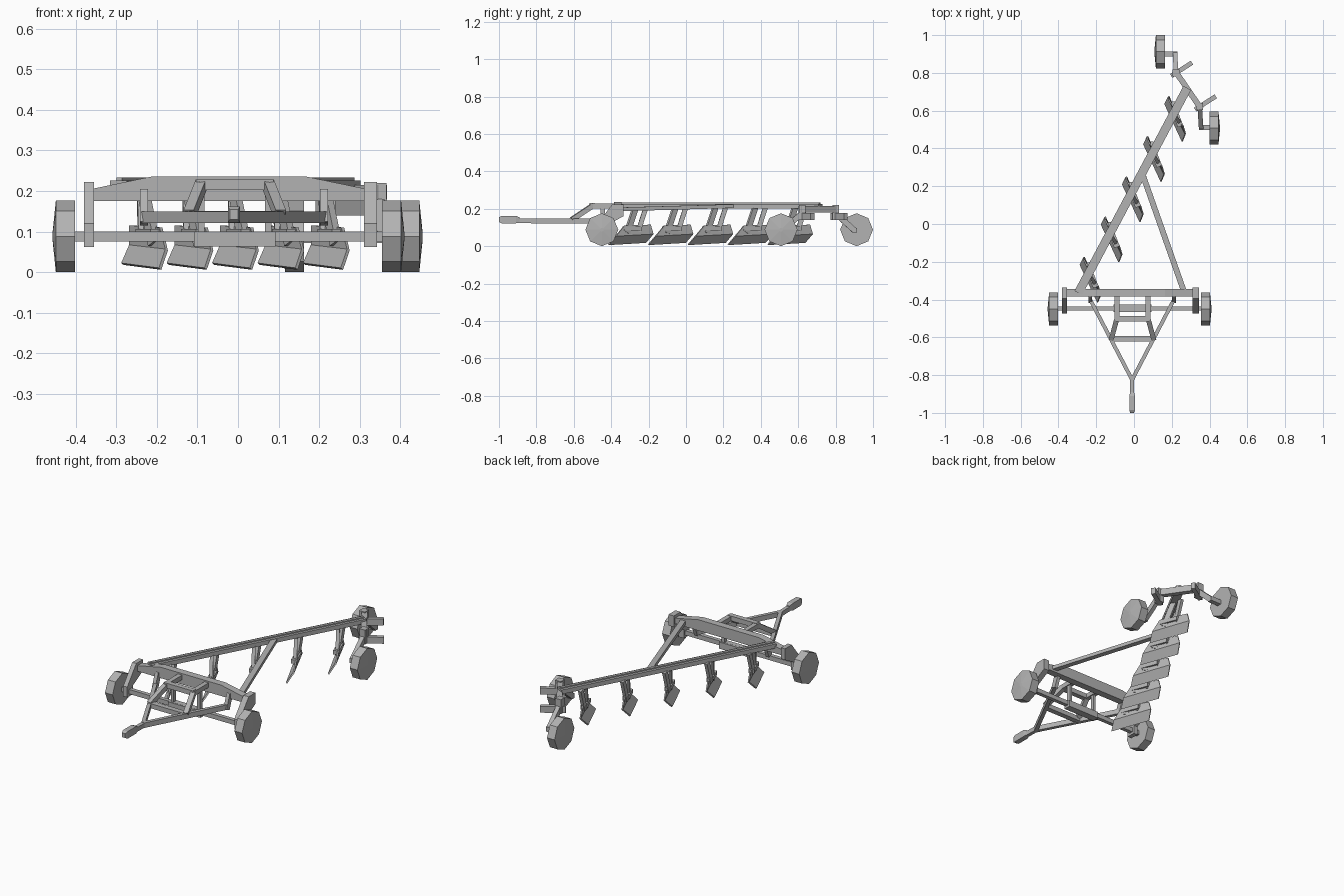
import bpy, bmesh
from math import cos, sin, pi
from mathutils import Vector

if "Cube" in bpy.data.objects:
    bpy.data.objects.remove(bpy.data.objects["Cube"], do_unlink=True)

steel = bpy.data.materials.new("plain_grey")
steel.use_nodes = True
GREY = (0.45, 0.45, 0.45, 1)
steel.diffuse_color = GREY
steel.node_tree.nodes["Principled BSDF"].inputs["Base Color"].default_value = GREY


def finish(name, bm):
    bmesh.ops.recalc_face_normals(bm, faces=bm.faces)
    mesh = bpy.data.meshes.new(name)
    bm.to_mesh(mesh)
    bm.free()
    mesh.materials.append(steel)
    obj = bpy.data.objects.new(name, mesh)
    bpy.context.scene.collection.objects.link(obj)
    return obj


def loft(name, rings):
    """Join equal rings of points and cap both ends."""
    bm = bmesh.new()
    loops = [[bm.verts.new(p) for p in ring] for ring in rings]
    n = len(loops[0])
    for a, b in zip(loops, loops[1:]):
        for i in range(n):
            bm.faces.new((a[i], a[(i + 1) % n], b[(i + 1) % n], b[i]))
    bm.faces.new(loops[0])
    bm.faces.new(loops[-1])
    return finish(name, bm)


def bar(name, start, end, width, height):
    """Rectangular bar between two points."""
    a, b = Vector(start), Vector(end)
    d = (b - a).normalized()
    side = d.cross(Vector((0, 0, 1)))
    side = side.normalized() if side.length > 0.01 else Vector((1, 0, 0))
    up = side.cross(d)
    corners = [side * (i * width / 2) + up * (j * height / 2)
               for i, j in ((-1, -1), (1, -1), (1, 1), (-1, 1))]
    return loft(name, [[p + c for c in corners] for p in (a, b)])


def box(name, x0, x1, y0, y1, z0, z1):
    return loft(name, [[(x0, y0, z), (x1, y0, z), (x1, y1, z), (x0, y1, z)]
                       for z in (z0, z1)])


def wheel(name, x, y, out):
    """Eight-sided wheel with a shallow cone on its outer side."""
    r = 0.088

    def ring(px, rad):
        return [(px, y + rad * cos(k * pi / 4), r + rad * sin(k * pi / 4))
                for k in range(8)]
    loft(name, [ring(x - out * 0.025, r), ring(x + out * 0.022, r),
                ring(x + out * 0.03, 0.01)])


# Wheels
wheel("front_right_wheel", -0.427, -0.45, -1)
wheel("front_left_wheel", 0.38, -0.45, 1)
wheel("rear_left_wheel", 0.425, 0.508, 1)
wheel("rear_right_wheel", 0.138, 0.912, -1)

# Front axle and its centre block
bar("front_axle", (-0.41, -0.447, 0.088), (0.36, -0.447, 0.088), 0.022, 0.025)
box("axle_block", -0.108, 0.092, -0.465, -0.425, 0.063, 0.1)

# End posts carrying the cross beam
post = [(-0.335, 0.222), (-0.395, 0.222), (-0.475, 0.12), (-0.475, 0.062),
        (-0.425, 0.062), (-0.425, 0.11), (-0.335, 0.16)]
for name, x0, x1 in (("right_post", -0.38, -0.355), ("left_post", 0.31, 0.343)):
    loft(name, [[(x, y, z) for y, z in post] for x in (x0, x1)])

# Arched cross beam
arch = [(-0.37, 0.175), (-0.37, 0.203), (-0.21, 0.236), (0.165, 0.236),
        (0.325, 0.203), (0.325, 0.175)]
loft("cross_beam", [[(x, y, z) for x, z in arch] for y in (-0.385, -0.345)])

# Diagonal main beam with a raised rib, and its brace
bar("main_beam", (-0.295, -0.365, 0.214), (0.282, 0.72, 0.214), 0.046, 0.024)
bar("main_beam_rib", (-0.293, -0.36, 0.228), (0.28, 0.715, 0.228), 0.016, 0.009)
bar("brace", (0.262, -0.35, 0.197), (0.05, 0.25, 0.214), 0.03, 0.02)

# Drawbar
for side, word in ((-1, "right"), (1, "left")):
    x = -0.01 + side * 0.222
    bar("drawbar_" + word, (x, -0.4, 0.135), (-0.01, -0.825, 0.135), 0.02, 0.028)
    bar("drawbar_hanger_" + word, (x, -0.405, 0.12), (x, -0.375, 0.2), 0.02, 0.03)
bar("drawbar_tongue", (-0.01, -0.81, 0.135), (-0.01, -0.91, 0.137), 0.02, 0.025)
loft("hitch_tip", [[(-0.01 + i * w, y, 0.142 + j * h)
                    for i, j in ((-1, -1), (1, -1), (1, 1), (-1, 1))]
                   for y, w, h in ((-0.89, 0.01, 0.012), (-0.91, 0.015, 0.02),
                                   (-0.985, 0.015, 0.02), (-1.0, 0.01, 0.012))])

# Raised hitch frame
for side, word in ((-1, "right"), (1, "left")):
    x = -0.008 + side * 0.082
    foot = -0.008 + side * 0.112
    bar("frame_rail_" + word, (x, -0.365, 0.215), (x, -0.512, 0.215), 0.026, 0.026)
    bar("frame_leg_" + word, (x, -0.498, 0.217), (foot, -0.61, 0.142), 0.026, 0.026)
    bar("frame_strut_" + word, (x, -0.445, 0.085), (x, -0.445, 0.21), 0.016, 0.022)
box("frame_top_bar", -0.095, 0.08, -0.515, -0.487, 0.203, 0.23)
box("frame_lower_bar", -0.12, 0.105, -0.622, -0.592, 0.124, 0.15)

# Five plough bodies: curved blade, forked shank and foot
blade_front = [(-0.192, -0.415, 0.008), (-0.176, -0.375, 0.055), (-0.19, -0.33, 0.11)]
blade_rear = [(-0.285, -0.215, 0.02), (-0.265, -0.175, 0.066), (-0.265, -0.19, 0.115)]
for n in range(5):
    step = Vector((0.112 * n, 0.213 * n, 0))

    def at(x, y, z):
        return Vector((x, y, z)) + step
    bm = bmesh.new()
    fronts = [bm.verts.new(at(*p)) for p in blade_front]
    rears = [bm.verts.new(at(*p)) for p in blade_rear]
    for i in range(2):
        bm.faces.new((fronts[i], rears[i], rears[i + 1], fronts[i + 1]))
    blade = finish(f"plough_blade_{n + 1}", bm)
    thick = blade.modifiers.new("thickness", "SOLIDIFY")
    thick.thickness = 0.008
    thick.offset = 0
    bar(f"shank_front_{n + 1}", at(-0.207, -0.315, 0.07), at(-0.235, -0.27, 0.205), 0.018, 0.03)
    bar(f"shank_rear_{n + 1}", at(-0.237, -0.255, 0.08), at(-0.24, -0.215, 0.205), 0.018, 0.025)
    bar(f"shank_foot_{n + 1}", at(-0.202, -0.335, 0.095), at(-0.238, -0.24, 0.095), 0.03, 0.022)

# Rear carriage: angled bar, clamps, stubs and cranked wheel arms
bar("rear_cross_bar", (0.218, 0.81, 0.197), (0.355, 0.61, 0.197), 0.03, 0.036)
for word, x, y, knee, axle in (
        ("right", 0.222, 0.8, (0.218, 0.9, 0.085), 0.16),
        ("left", 0.348, 0.622, (0.355, 0.51, 0.085), 0.405)):
    bar("rear_clamp_" + word, (x, y, 0.14), (x, y, 0.22), 0.036, 0.036)
    bar("rear_stub_" + word, (x - 0.025, y - 0.016, 0.158),
        (x + 0.085, y + 0.054, 0.158), 0.024, 0.036)
    bar("rear_arm_" + word, (x, y, 0.175), knee, 0.024, 0.03)
    bar("rear_axle_" + word, (knee[0] + (0.012 if axle < knee[0] else -0.012), knee[1], 0.085),
        (axle, knee[1], 0.085), 0.026, 0.026)
